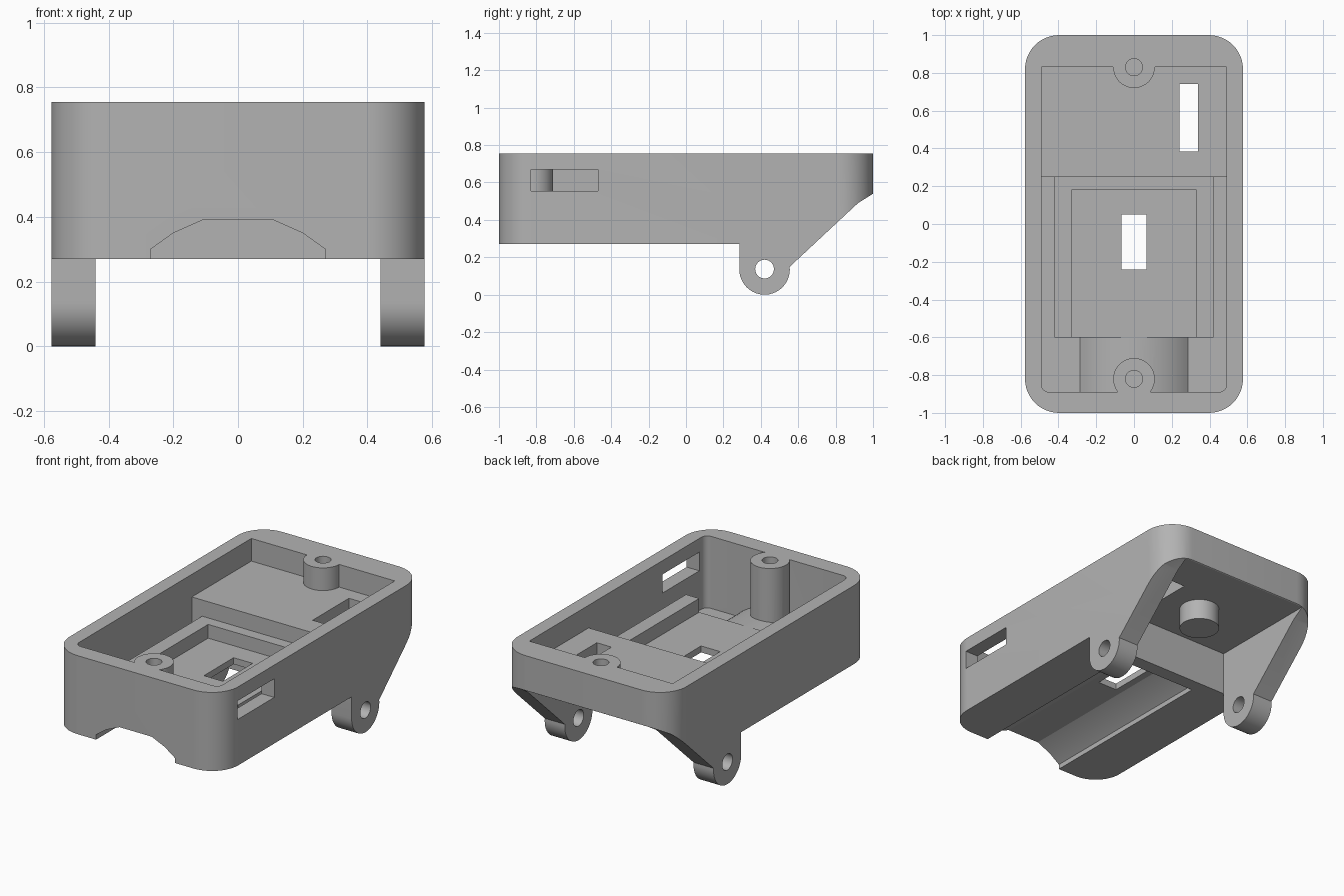
import bpy, bmesh
from math import sin, cos, radians

cube = bpy.data.objects.get("Cube")
if cube:
    bpy.data.objects.remove(cube, do_unlink=True)

grey = bpy.data.materials.new("plain_grey")
grey.use_nodes = True
colour = (0.45, 0.45, 0.45, 1)
grey.diffuse_color = colour
grey.node_tree.nodes["Principled BSDF"].inputs["Base Color"].default_value = colour


def arc(cx, cy, r, start, end, steps=12):
    angles = [radians(start + (end - start) * i / steps) for i in range(steps + 1)]
    return [(cx + r * cos(a), cy + r * sin(a)) for a in angles]


def circle(cx, cy, r, steps=40):
    return arc(cx, cy, r, 0, 360, steps)[:-1]


def rect(a0, a1, b0, b1):
    return [(a0, b0), (a1, b0), (a1, b1), (a0, b1)]


def prism(name, points, axis, low, high):
    """Extrude a flat outline along one axis."""
    place = {"x": lambda a, b, t: (t, a, b),
             "y": lambda a, b, t: (a, t, b),
             "z": lambda a, b, t: (a, b, t)}[axis]
    bm = bmesh.new()
    bottom = [bm.verts.new(place(a, b, low)) for a, b in points]
    top = [bm.verts.new(place(a, b, high)) for a, b in points]
    bm.faces.new(bottom)
    bm.faces.new(top)
    n = len(points)
    for i in range(n):
        j = (i + 1) % n
        bm.faces.new((bottom[i], bottom[j], top[j], top[i]))
    bmesh.ops.recalc_face_normals(bm, faces=bm.faces)
    mesh = bpy.data.meshes.new(name)
    bm.to_mesh(mesh)
    bm.free()
    mesh.materials.append(grey)
    obj = bpy.data.objects.new(name, mesh)
    bpy.context.collection.objects.link(obj)
    return obj


def combine(operation, name, points, axis, low, high):
    """Boolean a prism into the case and discard the prism."""
    tool = prism(name, points, axis, low, high)
    bpy.context.view_layer.objects.active = case
    mod = case.modifiers.new(name, "BOOLEAN")
    mod.operation = operation
    mod.solver = "EXACT"
    mod.object = tool
    bpy.ops.object.modifier_apply(modifier=mod.name)
    bpy.data.objects.remove(tool, do_unlink=True)


def cut(*args):
    combine("DIFFERENCE", *args)


def add(*args):
    combine("UNION", *args)


# Outer shell with rounded upright corners
X, R = 0.577, 0.18
outline = (arc(X - R, 1 - R, R, 0, 90) + arc(R - X, 1 - R, R, 90, 180)
           + arc(R - X, R - 1, R, 180, 270) + arc(X - R, R - 1, R, 270, 360))
case = prism("case_body", outline, "z", -0.1, 0.755)

# Side silhouette with the hinge lugs and sloped rear
side = ([(-1.1, 0.9), (-1.1, 0.27), (0.285, 0.27)]
        + arc(0.42, 0.135, 0.135, 180, 366, 24)
        + [(0.92, 0.49), (1.0, 0.54), (1.1, 0.6), (1.1, 0.9)])
combine("INTERSECT", "side_profile", side, "x", -0.8, 0.8)
cut("lug_gap", rect(-0.44, 0.44, 0.285, 1.2), "z", -0.2, 0.537)
cut("hinge_hole", circle(0.42, 0.137, 0.05), "x", -0.8, 0.8)

# Open tray: deep front part and shallow rear shelf
deep = ([(0.49, 0.25), (-0.49, 0.25)] + arc(-0.45, -0.85, 0.04, 180, 270, 6)
        + arc(0.45, -0.85, 0.04, 270, 360, 6))
cut("deep_tray", deep, "z", 0.31, 0.9)
cut("rear_shelf", rect(-0.49, 0.49, 0.2, 0.83), "z", 0.615, 0.9)

# Raised frame with a sunken floor
add("inner_frame", rect(-0.42, 0.42, -0.6, 0.27), "z", 0.29, 0.515)
cut("frame_recess", rect(-0.33, 0.33, -0.65, 0.18), "z", 0.43, 0.6)

# Arched floor at the front and the channel beneath it
arch = arc(0, 0.025, 0.403, 45, 135, 24) + [(-0.285, 0.29), (0.285, 0.29)]
add("floor_arch", arch, "y", -0.93, -0.59)

# Screw bosses, and the stub below the shelf
for y, base in ((0.83, 0.59), (-0.82, 0.405)):
    add("screw_boss", circle(0, y, 0.11), "z", base, 0.755)
    cut("screw_hole", circle(0, y, 0.045), "z", base + 0.04, 0.9)
add("under_stub", circle(0, 0.59, 0.115), "z", 0.41, 0.58)

half = [(0.27, 0.2), (0.27, 0.30), (0.2, 0.35), (0.11, 0.39)]
channel = half + [(-x, z) for x, z in reversed(half)]
cut("under_channel", channel, "y", -1.1, 0.2)

# Windows through the floors and the side wall
cut("floor_window", rect(-0.065, 0.065, -0.24, 0.05), "z", 0.3, 0.6)
cut("shelf_window", rect(0.24, 0.34, 0.385, 0.74), "z", 0.4, 0.7)
cut("side_slot", rect(-0.83, -0.47, 0.555, 0.67), "x", 0.4, 0.7)

bpy.ops.object.select_all(action="DESELECT")
case.select_set(True)
bpy.context.view_layer.objects.active = case
bpy.ops.object.shade_smooth_by_angle(angle=radians(20))
